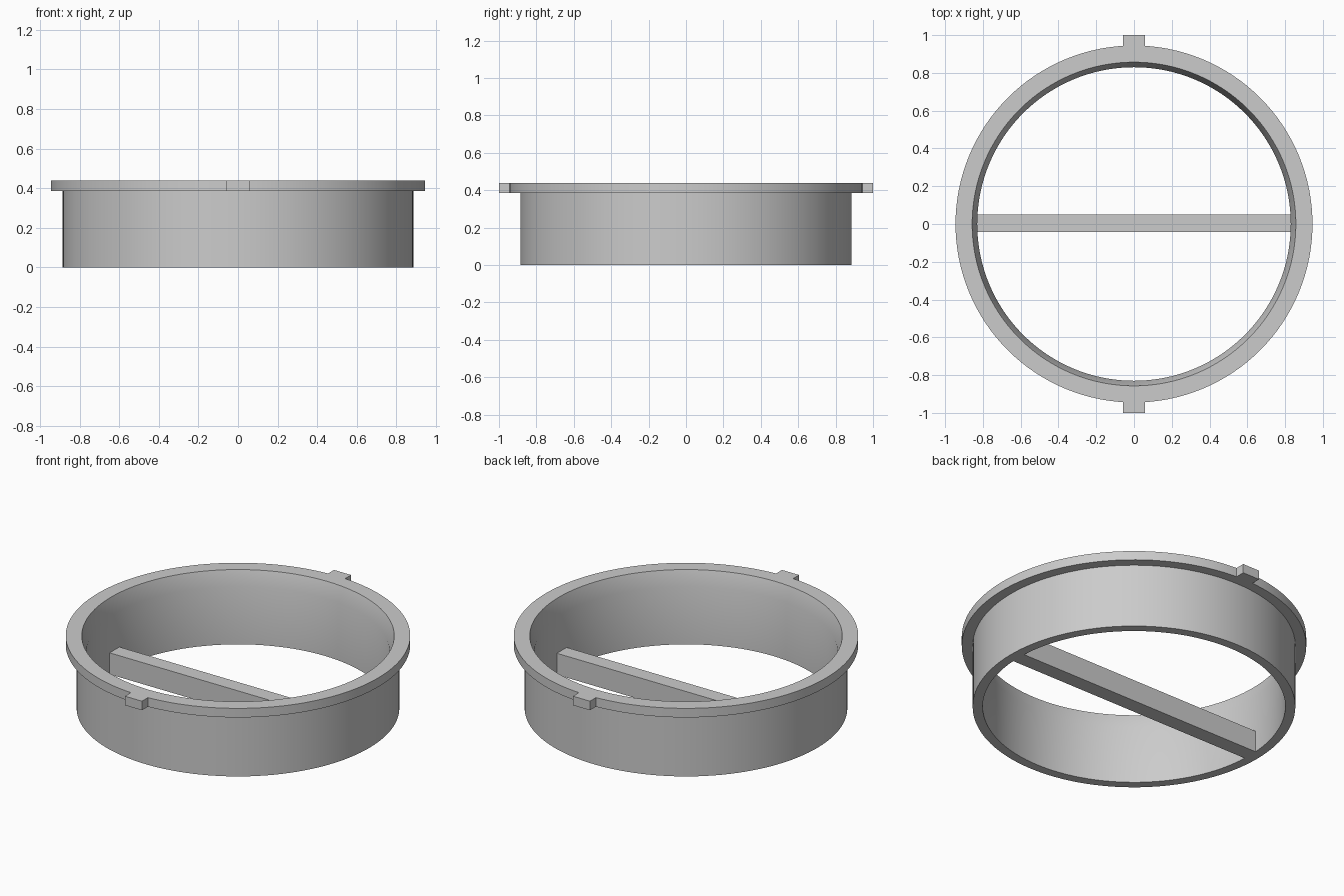
import bpy
import bmesh
from math import cos, sin, tau, radians
from mathutils import Vector

old = bpy.data.objects.get("Cube")
if old:
    bpy.data.objects.remove(old, do_unlink=True)

grey = bpy.data.materials.new("light_grey")
grey.use_nodes = True
grey.diffuse_color = (0.6, 0.6, 0.6, 1)
grey.node_tree.nodes["Principled BSDF"].inputs["Base Color"].default_value = (0.6, 0.6, 0.6, 1)

SIDES = 128
HEIGHT = 0.44
FLANGE_Z = 0.385


def finish(name, bm):
    bmesh.ops.recalc_face_normals(bm, faces=bm.faces)
    mesh = bpy.data.meshes.new(name)
    bm.to_mesh(mesh)
    bm.free()
    mesh.materials.append(grey)
    obj = bpy.data.objects.new(name, mesh)
    bpy.context.collection.objects.link(obj)
    return obj


def lathe(name, profile):
    """Revolve a closed (radius, z) profile around the z axis."""
    bm = bmesh.new()
    rings = []
    for i in range(SIDES):
        a = tau * i / SIDES
        rings.append([bm.verts.new((r * cos(a), r * sin(a), z)) for r, z in profile])
    n = len(profile)
    for i in range(SIDES):
        here, after = rings[i], rings[(i + 1) % SIDES]
        for j in range(n):
            k = (j + 1) % n
            bm.faces.new((here[j], after[j], after[k], here[k]))
    return finish(name, bm)


def box(name, low, high):
    low, high = Vector(low), Vector(high)
    bm = bmesh.new()
    bmesh.ops.create_cube(bm, size=1)
    bmesh.ops.scale(bm, vec=high - low, verts=bm.verts)
    bmesh.ops.translate(bm, vec=(low + high) / 2, verts=bm.verts)
    return finish(name, bm)


# Ring wall with outward flange and a slightly flared mouth
ring = lathe("flanged_ring", [
    (0.83, 0), (0.885, 0), (0.885, FLANGE_Z), (0.945, FLANGE_Z),
    (0.945, HEIGHT), (0.857, HEIGHT), (0.83, 0.35),
])
bpy.ops.object.select_all(action="DESELECT")
ring.select_set(True)
bpy.context.view_layer.objects.active = ring
bpy.ops.object.shade_smooth_by_angle(angle=radians(30))

# Crossbar flush with the bottom of the ring
box("crossbar", (-0.83, -0.043, 0), (0.83, 0.05, 0.13))

# Locating tabs on the flange
box("front_tab", (-0.057, -1, FLANGE_Z), (0.057, -0.942, HEIGHT))
box("back_tab", (-0.057, 0.942, FLANGE_Z), (0.057, 1, HEIGHT))
